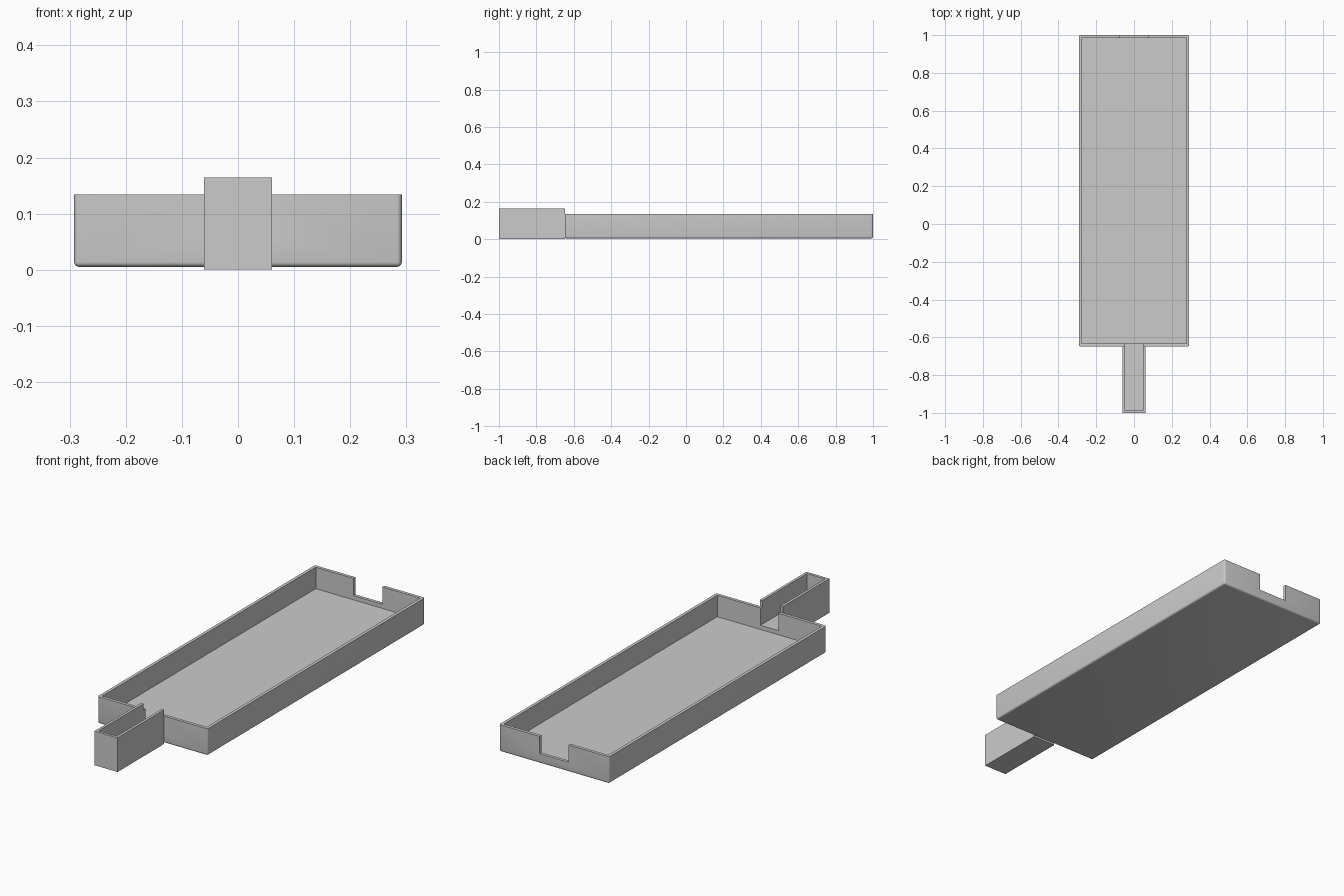
import bpy
import bmesh

cube = bpy.data.objects.get("Cube")
if cube:
    bpy.data.objects.remove(cube, do_unlink=True)

# Main dimensions
HALF_WIDTH, FRONT, BACK = 0.292, -0.648, 1.0
TRAY_BOTTOM, TRAY_TOP, WALL = 0.005, 0.134, 0.015
SPOUT_HALF, SPOUT_TOP, SPOUT_WALL = 0.061, 0.164, 0.013
FLOOR, SILL = 0.031, 0.051
ABOVE = 0.3

grey = bpy.data.materials.new("plain grey")
grey.use_nodes = True
colour = (0.6, 0.6, 0.6, 1)
grey.diffuse_color = colour
grey.node_tree.nodes["Principled BSDF"].inputs["Base Color"].default_value = colour


def box(name, half_x, y0, y1, z0, z1, rounding=0):
    """Box centred on x; rounding softens every edge except the top rim."""
    bm = bmesh.new()
    bmesh.ops.create_cube(bm, size=1)
    for v in bm.verts:
        v.co.x *= 2 * half_x
        v.co.y = y1 if v.co.y > 0 else y0
        v.co.z = z1 if v.co.z > 0 else z0
    if rounding:
        edges = [e for e in bm.edges if min(v.co.z for v in e.verts) < z1]
        bmesh.ops.bevel(bm, geom=edges, offset=rounding, segments=4,
                        profile=0.5, affect='EDGES')
    mesh = bpy.data.meshes.new(name)
    bm.to_mesh(mesh)
    bm.free()
    mesh.materials.append(grey)
    obj = bpy.data.objects.new(name, mesh)
    bpy.context.collection.objects.link(obj)
    return obj


def carve(target, *cutters):
    """Cut each box out of the target, then shade smooth with sharp edges."""
    bpy.ops.object.select_all(action='DESELECT')
    bpy.context.view_layer.objects.active = target
    target.select_set(True)
    for cutter in cutters:
        cutter.hide_render = True
        mod = target.modifiers.new("cut", 'BOOLEAN')
        mod.operation = 'DIFFERENCE'
        mod.solver = 'EXACT'
        mod.object = cutter
        bpy.ops.object.modifier_apply(modifier=mod.name)
        bpy.data.objects.remove(cutter, do_unlink=True)
    bpy.ops.object.shade_smooth_by_angle()


# Long open tray with a notch at each end
tray = box("tray", HALF_WIDTH, FRONT, BACK, TRAY_BOTTOM, TRAY_TOP, 0.009)
carve(tray,
      box("cavity", HALF_WIDTH - WALL, FRONT + WALL, BACK - WALL, FLOOR, ABOVE),
      box("back_notch", 0.077, BACK - 0.1, BACK + 0.1, SILL, ABOVE),
      box("front_notch", SPOUT_HALF - SPOUT_WALL, FRONT - 0.1, FRONT + 0.1,
          SILL, ABOVE))

# Narrow channel that opens into the front of the tray
channel = box("front_channel", SPOUT_HALF, -1, FRONT, 0, SPOUT_TOP)
carve(channel,
      box("channel_cavity", SPOUT_HALF - SPOUT_WALL, -1 + SPOUT_WALL,
          FRONT + 0.1, SILL, ABOVE))
